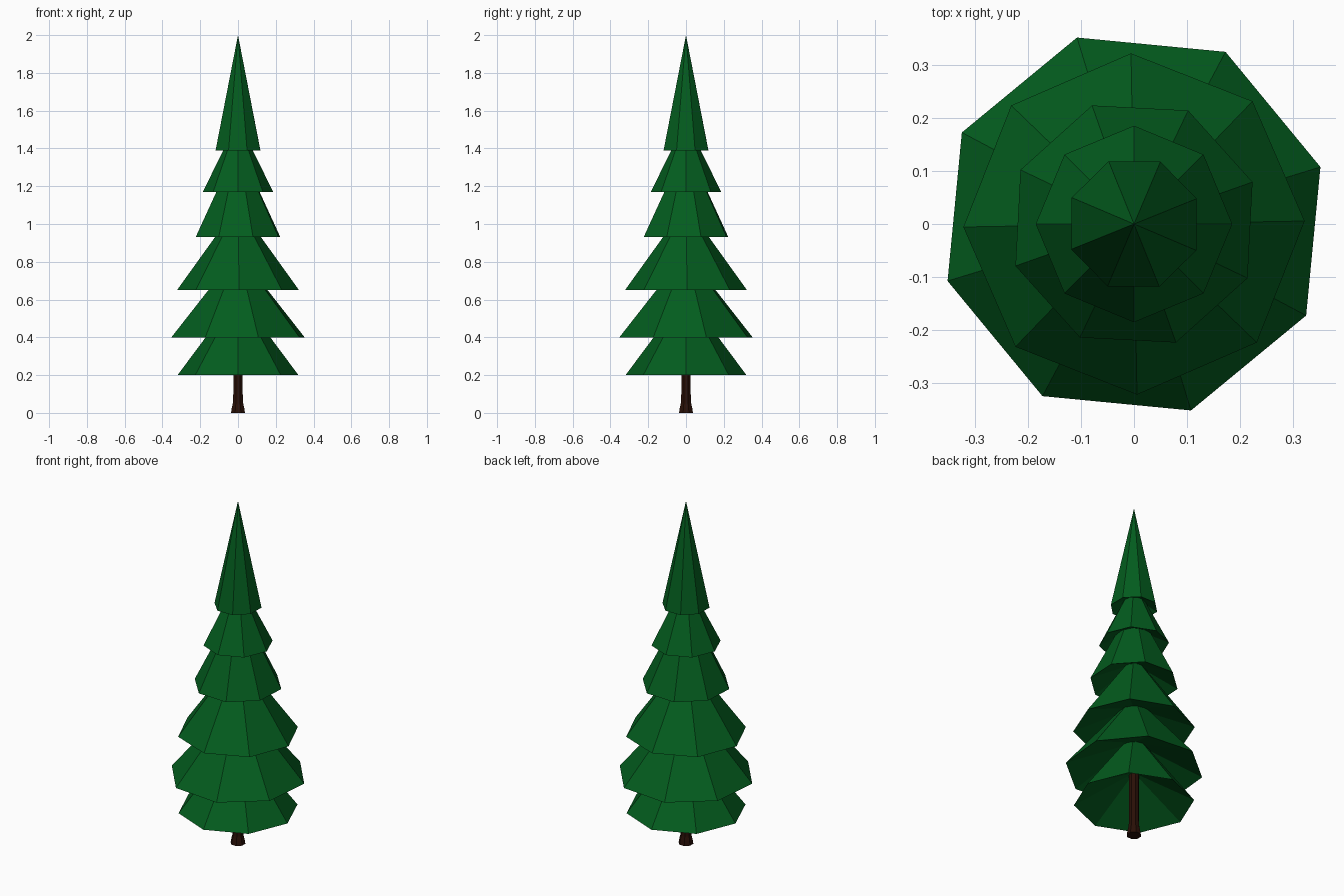
import bpy, bmesh
from math import radians, cos, sin, tau

if "Cube" in bpy.data.objects:
    bpy.data.objects.remove(bpy.data.objects["Cube"])


def material(name, rgb):
    m = bpy.data.materials.new(name)
    m.diffuse_color = (*rgb, 1)
    m.use_nodes = True
    m.node_tree.nodes["Principled BSDF"].inputs["Base Color"].default_value = m.diffuse_color
    return m


def add_object(name, bm, mat):
    me = bpy.data.meshes.new(name)
    bm.to_mesh(me)
    bm.free()
    me.materials.append(mat)
    bpy.context.collection.objects.link(bpy.data.objects.new(name, me))


def ring(bm, r, z, turn, n=8):
    return [bm.verts.new((r * cos(turn + tau * i / n), r * sin(turn + tau * i / n), z))
            for i in range(n)]


green = material("needles", (0.001, 0.108, 0.013))
brown = material("bark", (0.022, 0.005, 0.002))

# Foliage tiers: eight-sided cones with a hollowed underside
# (radius, rim z, apex z, turn, slope of the underside)
tiers = [
    (0.320, 0.20, 0.63, 0, 0.57),
    (0.369, 0.40, 0.85, 17, 0.45),
    (0.323, 0.65, 1.10, 1, 0.40),
    (0.238, 0.93, 1.42, 19.5, 0.50),
    (0.186, 1.17, 1.55, 0, 0.50),
    (0.128, 1.39, 2.00, 22, 0.50),
]
for i, (r, z0, z1, turn, slope) in enumerate(tiers, 1):
    bm = bmesh.new()
    base = ring(bm, r, z0, radians(turn))
    tip = bm.verts.new((0, 0, z1))
    hollow = bm.verts.new((0, 0, z0 + slope * r))
    for a, b in zip(base, base[1:] + base[:1]):
        bm.faces.new((a, b, tip))
        bm.faces.new((b, a, hollow))
    add_object(f"foliage_tier_{i}", bm, green)

# Trunk with a flared foot
bm = bmesh.new()
rings = [ring(bm, r, z, radians(22.5)) for r, z in
         ((0.040, 0), (0.036, 0.025), (0.030, 0.05), (0.027, 0.10), (0.027, 0.38))]
for lo, hi in zip(rings, rings[1:]):
    for j in range(8):
        k = (j + 1) % 8
        bm.faces.new((lo[j], lo[k], hi[k], hi[j]))
bm.faces.new(rings[0][::-1])
bm.faces.new(rings[-1])
add_object("trunk", bm, brown)
